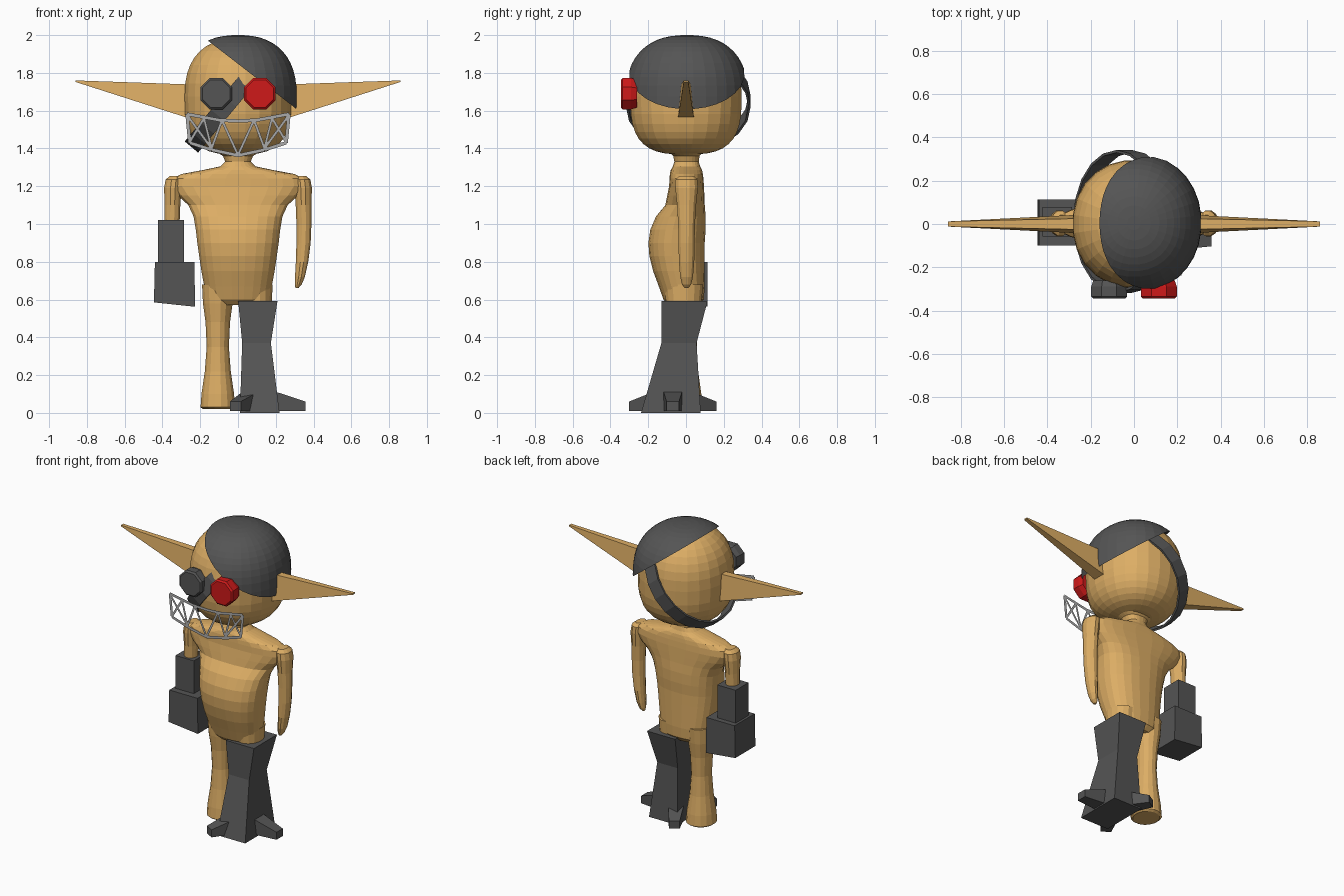
import bpy, bmesh
from math import sin, cos, pi, radians, copysign
from mathutils import Vector

if "Cube" in bpy.data.objects:
    bpy.data.objects.remove(bpy.data.objects["Cube"])


def material(name, rgb):
    m = bpy.data.materials.new(name)
    m.diffuse_color = (*rgb, 1)
    m.use_nodes = True
    m.node_tree.nodes["Principled BSDF"].inputs["Base Color"].default_value = m.diffuse_color
    return m


SKIN = material("skin", (0.72, 0.42, 0.13))
METAL = material("dark_metal", (0.09, 0.09, 0.09))
STEEL = material("steel", (0.4, 0.4, 0.4))
RED = material("red_lens", (0.62, 0.01, 0.01))


def finish(name, bm, mat):
    bmesh.ops.recalc_face_normals(bm, faces=bm.faces)
    me = bpy.data.meshes.new(name)
    bm.to_mesh(me)
    bm.free()
    me.materials.append(mat)
    ob = bpy.data.objects.new(name, me)
    bpy.context.collection.objects.link(ob)
    return ob


def spow(v, e):
    return copysign(abs(v) ** e, v)


def loft_bm(rings, n=20, p=2.0):
    """Horizontal rings (cx, cy, z, rx, ry) skinned together; n=4 gives rectangles."""
    bm = bmesh.new()
    k = 2 ** 0.5 if n == 4 else 1
    loops = []
    for cx, cy, z, rx, ry in rings:
        angs = [2 * pi * (i + 0.5) / n for i in range(n)]
        loops.append([bm.verts.new((cx + k * rx * spow(cos(a), 2 / p),
                                    cy + k * ry * spow(sin(a), 2 / p), z)) for a in angs])
    for a, b in zip(loops, loops[1:]):
        for i in range(n):
            j = (i + 1) % n
            bm.faces.new((a[i], a[j], b[j], b[i]))
    bm.faces.new(loops[0][::-1])
    bm.faces.new(loops[-1])
    return bm


def loft(name, rings, mat, n=20, p=2.0):
    return finish(name, loft_bm(rings, n, p), mat)


def hull(name, pts, mat):
    bm = bmesh.new()
    for v in pts:
        bm.verts.new(v)
    bmesh.ops.convex_hull(bm, input=bm.verts)
    bmesh.ops.dissolve_limit(bm, angle_limit=0.02, verts=bm.verts, edges=bm.edges)
    return finish(name, bm, mat)


def skull_rings(rx, ry, rz, cy, steps=18):
    """Rounded head, boxier in its lower half."""
    out = []
    for i in range(steps + 1):
        a = -pi / 2 + pi * (0.02 + 0.96 * i / steps)
        e = 2 / (3.0 if a < 0 else 2.4)
        r = cos(a) ** e
        out.append((0, cy, 1.675 + rz * spow(sin(a), e), rx * r, ry * r))
    return out


# Head and tilted half helmet
loft("head", skull_rings(0.285, 0.297, 0.307, 0), SKIN, 24, 2.1)
bm = loft_bm(skull_rings(0.312, 0.325, 0.325, 0.005, 24), 32, 2.1)
bmesh.ops.bisect_plane(bm, geom=bm.verts[:] + bm.edges[:] + bm.faces[:],
                       plane_co=(0.075, 0, 1.79), plane_no=(0.61, 0, 0.79), clear_inner=True)
finish("helmet", bm, METAL)

# Diagonal strap ring around the head
bm = bmesh.new()
u, m, c = Vector((0.64, 0, 0.77)), Vector((0.77, 0, -0.64)), Vector((-0.045, 0.012, 1.65))
N = 20
loops = []
for i in range(N):
    a = 2 * pi * i / N
    row = []
    for r, w in ((0, -0.046), (0, 0.046), (-0.012, 0.046), (-0.012, -0.046)):
        row.append(bm.verts.new(c + u * (0.315 + r) * cos(a)
                                + Vector((0, (0.33 + r) * sin(a), 0)) + m * w))
    loops.append(row)
for i in range(N):
    a, b = loops[i], loops[(i + 1) % N]
    for j in range(4):
        k = (j + 1) % 4
        bm.faces.new((a[j], a[k], b[k], b[j]))
finish("strap", bm, METAL)

# Octagonal goggle eyes
for name, x, mat in (("dark_eye", -0.115, METAL), ("red_eye", 0.115, RED)):
    pts = []
    for y, r in ((-0.345, 0.079), (-0.335, 0.09), (-0.29, 0.09), (-0.26, 0.079)):
        for i in range(8):
            a = 2 * pi * (i + 0.5) / 8
            pts.append((x + r * cos(a), y, 1.69 + r * sin(a)))
    hull(name, pts, mat)

# Long pointed ears
for s, name in ((1, "left_ear"), (-1, "right_ear")):
    pts = [(s * 0.23, y * t, z) for y in (-1, 1) for t, z in ((0.044, 1.55), (0.026, 1.738))]
    pts += [(s * 0.86, y, z) for y in (-0.012, 0.012) for z in (1.752, 1.76)]
    hull(name, pts, SKIN)

# Flat steel jaw frame with zigzag teeth
bm = bmesh.new()


def bars(path, w=0.018):
    for (x0, z0), (x1, z1) in zip(path, path[1:]):
        a, b = Vector((x0, -0.335, z0)), Vector((x1, -0.335, z1))
        d = (b - a).normalized()
        q = Vector((-d.z, 0, d.x)) * w / 2
        bm.faces.new([bm.verts.new(v) for v in (a - q, b - q, b + q, a + q)])


for s in (-1, 1):
    bars([(0, 1.545), (s * 0.1, 1.55), (s * 0.27, 1.582), (s * 0.255, 1.43),
          (s * 0.14, 1.393), (0, 1.363)])
    bars([(s * 0.265, 1.57), (s * 0.14, 1.4), (s * 0.085, 1.55), (0, 1.365)], 0.014)
    bars([(s * 0.255, 1.435), (s * 0.18, 1.56), (s * 0.14, 1.4)], 0.014)
finish("jaw_frame", bm, STEEL)

# Torso: (z, half width, front y, back y)
profile = [(0.57, 0.13, -0.09, 0.07), (0.6, 0.165, -0.12, 0.095), (0.67, 0.18, -0.145, 0.1),
           (0.75, 0.195, -0.175, 0.1), (0.83, 0.207, -0.195, 0.1), (0.9, 0.217, -0.2, 0.1),
           (0.97, 0.225, -0.19, 0.105), (1.04, 0.237, -0.16, 0.105), (1.1, 0.265, -0.11, 0.1),
           (1.15, 0.32, -0.1, 0.098), (1.2, 0.36, -0.09, 0.096), (1.24, 0.355, -0.088, 0.093),
           (1.265, 0.3, -0.086, 0.09), (1.285, 0.19, -0.082, 0.086), (1.305, 0.095, -0.07, 0.075),
           (1.33, 0.068, -0.062, 0.068), (1.36, 0.08, -0.068, 0.072), (1.39, 0.13, -0.1, 0.1)]
loft("torso", [(0, (f + b) / 2, z, w, (b - f) / 2) for z, w, f, b in profile], SKIN, 24, 2.4)

# Arms: one full and tapered, one cut off inside the machine hand
arm = [(1.255, 0.335, 0.025, 0.04), (1.235, 0.34, 0.045, 0.06), (1.19, 0.345, 0.048, 0.062),
       (1.1, 0.347, 0.043, 0.052), (1.0, 0.349, 0.041, 0.046), (0.9, 0.347, 0.039, 0.044),
       (0.8, 0.339, 0.034, 0.042), (0.72, 0.328, 0.027, 0.035), (0.68, 0.319, 0.019, 0.025),
       (0.66, 0.312, 0.008, 0.01)]
loft("left_arm", [(x, 0.003, z, rx, ry) for z, x, rx, ry in arm], SKIN, 12)
loft("right_arm", [(-x, 0.003, z, rx, ry) for z, x, rx, ry in arm[:6]], SKIN, 12)

# Machine hand: wrist block and slanted lower block
loft("wrist_block", [(-0.355, 0.01, 0.78, 0.068, 0.068), (-0.355, 0.01, 1.02, 0.068, 0.068)],
     METAL, 4)
hull("hand_block", [(x, y, z) for y in (-0.1, 0.113) for x, z in
                    ((-0.44, 0.8), (-0.23, 0.8), (-0.445, 0.585), (-0.228, 0.562))], METAL)

# Natural leg and the hip stump inside the metal leg
leg = [(0.02, 0.08, 0.085), (0.03, 0.093, 0.1), (0.1, 0.088, 0.095), (0.22, 0.07, 0.078),
       (0.35, 0.06, 0.07), (0.48, 0.066, 0.078), (0.58, 0.08, 0.095), (0.68, 0.085, 0.105)]
loft("right_leg", [(-0.107, -0.012, z, rx, ry) for z, rx, ry in leg], SKIN, 16)
loft("left_hip", [(0.1, -0.012, z, rx, ry) for z, rx, ry in leg[-3:]], SKIN, 16)

# Metal leg with three toes
loft("metal_leg", [(0.115, -0.08, 0.0, 0.105, 0.158), (0.098, -0.037, 0.37, 0.076, 0.093),
                   (0.105, -0.008, 0.592, 0.104, 0.122)], METAL, 4)
for i, ang in enumerate((0, 120, 240)):
    d = Vector((cos(radians(ang)), sin(radians(ang)), 0))
    q = Vector((-d.y, d.x, 0))
    o = Vector((0.11, -0.07, 0))
    pts = [o + d * r + q * w * s + Vector((0, 0, z)) for s in (-1, 1)
           for r, w, h in ((0.08, 0.05, 0.115), (0.248, 0.033, 0.06)) for z in (0.01, h)]
    hull(f"toe_{i + 1}", pts, METAL)
